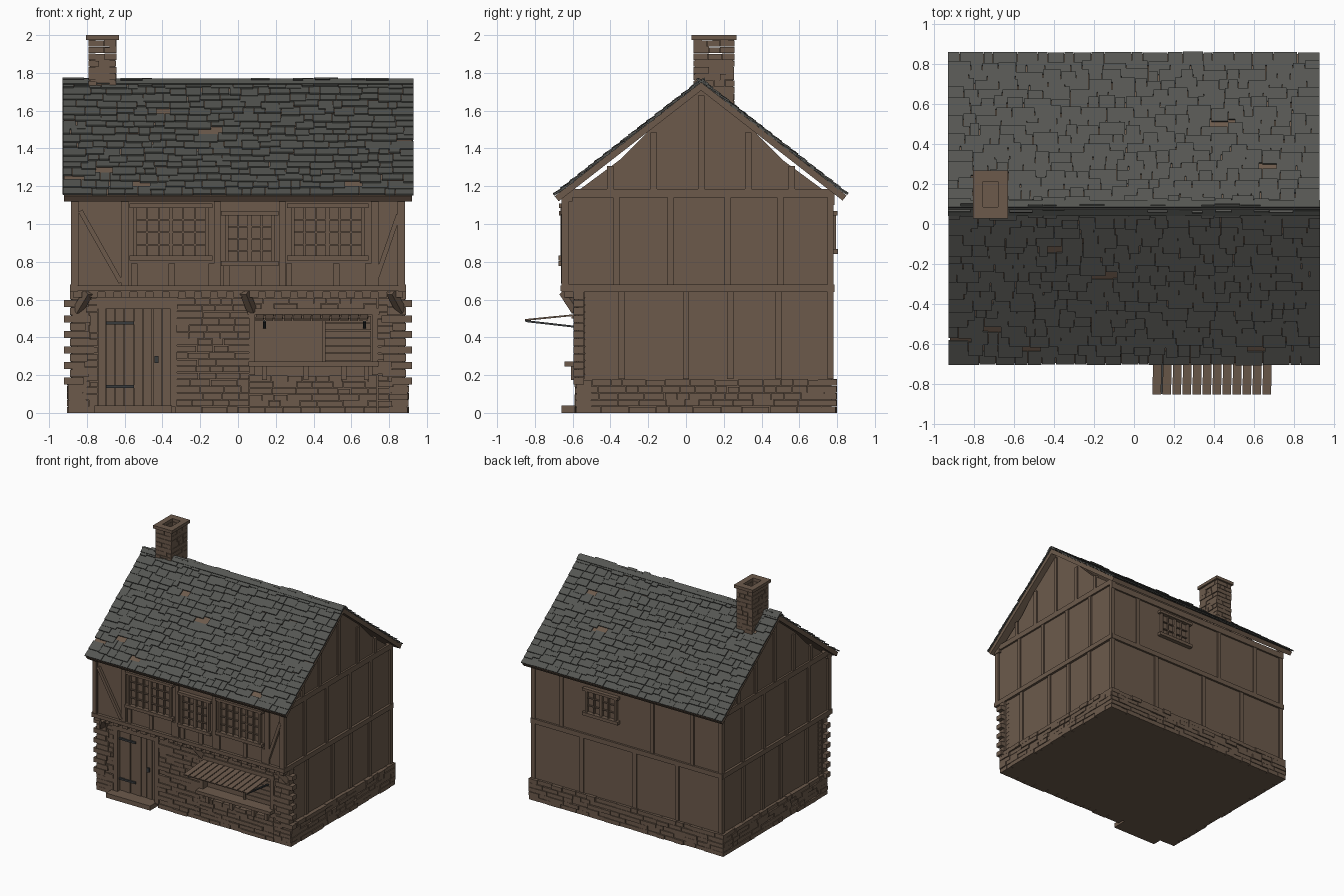
import bpy, bmesh, math, random
from mathutils import Matrix, Vector

random.seed(7)
cube = bpy.data.objects.get("Cube")
if cube:
    bpy.data.objects.remove(cube, do_unlink=True)


def material(name, colour):
    m = bpy.data.materials.new(name)
    m.use_nodes = True
    m.diffuse_color = (*colour, 1)
    m.node_tree.nodes["Principled BSDF"].inputs["Base Color"].default_value = (*colour, 1)
    return m


BROWN = material("weathered brown", (0.15, 0.102, 0.071))
SLATE = material("roof slate", (0.09, 0.092, 0.084))
IRON = material("dark iron", (0.04, 0.044, 0.046))


def finish(bm, name, mat):
    mesh = bpy.data.meshes.new(name)
    bm.to_mesh(mesh)
    bm.free()
    mesh.materials.append(mat)
    bpy.context.collection.objects.link(bpy.data.objects.new(name, mesh))


def box(bm, lo, hi, frame=Matrix()):
    lo, hi = Vector(lo), Vector(hi)
    size = Matrix.Diagonal((*(hi - lo), 1))
    bmesh.ops.create_cube(bm, size=1, matrix=frame @ Matrix.Translation((lo + hi) / 2) @ size)


def slab(bm, side, u0, u1, z0, z1, d0, d1, centre=(0, 0)):
    """Box on one wall: u runs along the wall, d is the distance outward."""
    sign = -1 if side in ("front", "left") else 1
    a, b = sorted((sign * d0, sign * d1))
    cx, cy = centre
    if side in ("front", "back"):
        box(bm, (cx + u0, cy + a, z0), (cx + u1, cy + b, z1))
    else:
        box(bm, (cx + a, cy + u0, z0), (cx + b, cy + u1, z1))


def beam(bm, p, q, w, d):
    p, q = Vector(p), Vector(q)
    rot = (q - p).to_track_quat('Z', 'Y').to_matrix().to_4x4()
    half = (q - p).length / 2
    box(bm, (-w / 2, -d / 2, -half), (w / 2, d / 2, half), Matrix.Translation((p + q) / 2) @ rot)


def courses(bm, side, u0, u1, z0, z1, d0, d1, row=0.036, length=0.1, rough=0.012, centre=(0, 0)):
    """Rows of random stones filling a rectangle of wall."""
    n = max(1, round((z1 - z0) / row))
    h = (z1 - z0) / n
    for i in range(n):
        u = u0
        while u < u1 - 0.001:
            end = u + length * random.uniform(0.55, 1.5)
            if end > u1 - length * 0.4:
                end = u1
            slab(bm, side, u, end - 0.003, z0 + i * h, z0 + (i + 1) * h - random.uniform(0.001, 0.006),
                 d0, d1 - random.uniform(0, rough), centre)
            u = end


# Wall cores
bm = bmesh.new()
box(bm, (-0.87, -0.535, 0), (0.87, 0.77, 0.66))
box(bm, (-0.87, -0.64, 0.64), (0.87, 0.77, 1.14))
finish(bm, "wall_core", BROWN)

# Gable walls
RIDGE_Y, RIDGE_Z, PITCH = 0.08, 1.75, 0.778
profile = [(-0.7, 1.14), (-0.66, 1.17), (-0.43, 1.34), (-0.28, 1.49), (0, 1.71)]
profile += [(-y, z) for y, z in reversed(profile[:-1])]
bm = bmesh.new()
for x in (-0.87, 0.81):
    face = bm.faces.new([bm.verts.new((x, RIDGE_Y + y, z)) for y, z in profile])
    new = bmesh.ops.extrude_face_region(bm, geom=[face])["geom"]
    bmesh.ops.translate(bm, vec=(0.06, 0, 0), verts=[v for v in new if isinstance(v, bmesh.types.BMVert)])
bmesh.ops.recalc_face_normals(bm, faces=bm.faces)
finish(bm, "gable_walls", BROWN)

# Stone plinth and front masonry
bm = bmesh.new()
for side in ("left", "right"):
    courses(bm, side, -0.58, 0.795, 0, 0.18, 0.8, 0.905)
courses(bm, "back", -0.9, 0.9, 0, 0.18, 0.7, 0.8)
for x0, x1, z0, z1 in ((-0.9, -0.74, 0, 0.17), (-0.875, -0.74, 0.17, 0.61), (-0.33, 0.06, 0, 0.61),
                       (0.06, 0.74, 0, 0.2), (0.74, 0.9, 0, 0.17), (0.74, 0.875, 0.17, 0.61),
                       (0.06, 0.74, 0.55, 0.61)):
    courses(bm, "front", x0, x1, z0, z1, 0.5, 0.59)
finish(bm, "stonework", BROWN)

# Corner quoins
bm = bmesh.new()
for s in (-1, 1):
    for i in range(6):
        z = 0.15 + i * 0.082
        for outer, z0, z1 in ((0.92, z, z + 0.037), (0.89, z + 0.04, z + 0.079)):
            x0, x1 = sorted((s * random.uniform(0.76, 0.82), s * outer))
            box(bm, (x0, -0.595, z0), (x1, -0.54, z1))
finish(bm, "corner_quoins", BROWN)

# Timber framing on the side and back walls
bm = bmesh.new()
W = 0.034
for side in ("left", "right"):
    slab(bm, side, -0.66, 0.785, 0.64, 0.68, 0.85, 0.89)
    slab(bm, side, -0.65, 0.785, 1.14, 1.185, 0.85, 0.885)
    for y in (-0.555, -0.34, 0, 0.235, 0.49, 0.765):
        slab(bm, side, y - W / 2, y + W / 2, 0.18, 0.64, 0.85, 0.882)
    for y in (-0.643, -0.37, -0.08, 0.22, 0.5, 0.765):
        slab(bm, side, y - W / 2, y + W / 2, 0.68, 1.14, 0.85, 0.882)
    for y in (-0.4, -0.17, RIDGE_Y, 0.33, 0.56):
        slab(bm, side, y - W / 2, y + W / 2, 1.185, 1.68 - PITCH * abs(y - RIDGE_Y), 0.85, 0.882)
slab(bm, "back", -0.885, 0.885, 0.64, 0.68, 0.75, 0.787)
slab(bm, "back", -0.885, 0.885, 1.1, 1.15, 0.75, 0.785)
for x in (-0.868, -0.46, -0.07, 0.42, 0.868):
    slab(bm, "back", x - W / 2, x + W / 2, 0.18, 0.64, 0.75, 0.78)
for x in (-0.868, -0.6, -0.23, 0.61, 0.868):
    slab(bm, "back", x - W / 2, x + W / 2, 0.68, 1.1, 0.75, 0.78)
finish(bm, "side_and_back_timbers", BROWN)

# Overhanging front storey: rails, posts, studs, braces, joist ends and brackets
bm = bmesh.new()
slab(bm, "front", -0.89, 0.89, 0.645, 0.675, 0.6, 0.665)
slab(bm, "front", -0.89, 0.89, 1.12, 1.15, 0.6, 0.66)
for x in (-0.865, -0.6, 0.725, 0.865):
    slab(bm, "front", x - 0.02, x + 0.02, 0.675, 1.12, 0.62, 0.657)
for x in (-0.55, -0.35, -0.14, -0.06, 0.11, 0.27, 0.52, 0.69):
    slab(bm, "front", x - W / 2, x + W / 2, 0.675, 0.79, 0.62, 0.652)
for x in (-0.11, 0.235):
    slab(bm, "front", x - W / 2, x + W / 2, 0.675, 1.12, 0.62, 0.652)
beam(bm, (-0.835, -0.64, 1.07), (-0.62, -0.64, 0.69), 0.045, 0.025)
beam(bm, (0.735, -0.64, 0.72), (0.85, -0.64, 1.05), 0.045, 0.025)
for i in range(21):
    x = -0.85 + i * 0.085
    slab(bm, "front", x - 0.024, x + 0.024, 0.612, 0.648, 0.5, 0.645)
for top, foot in ((-0.79, -0.85), (0.035, 0.075), (0.81, 0.865)):
    beam(bm, (top, -0.645, 0.64), (foot, -0.58, 0.54), 0.04, 0.04)
finish(bm, "front_timbers", BROWN)


# Windows
def window(name, side, u0, u1, z0, z1, wall, cols, rows):
    bm = bmesh.new()
    inner, t = wall - 0.01, 0.018
    slab(bm, side, u0 - 0.03, u1 + 0.03, z0 - t, z0 + 0.008, inner, wall + 0.035)
    slab(bm, side, u0 - 0.03, u1 + 0.03, z1 - 0.004, z1 + t, inner, wall + 0.032)
    for u in (u0, u1):
        slab(bm, side, u - t / 2, u + t / 2, z0, z1, inner, wall + 0.024)
    for i in range(1, cols):
        u = u0 + (u1 - u0) * i / cols
        wide = 0.011 if i * 2 == cols else 0.005
        slab(bm, side, u - wide, u + wide, z0, z1, inner, wall + 0.018)
    for i in range(1, rows):
        z = z0 + (z1 - z0) * i / rows
        slab(bm, side, u0, u1, z - 0.004, z + 0.004, inner, wall + 0.013)
    finish(bm, name, BROWN)


window("front_window_right", "front", -0.545, -0.165, 0.825, 1.09, 0.64, 6, 4)
window("front_window_middle", "front", -0.06, 0.185, 0.795, 1.05, 0.64, 4, 4)
window("front_window_left", "front", 0.29, 0.66, 0.825, 1.09, 0.64, 6, 4)
window("back_window", "back", 0.1, 0.37, 0.86, 1.05, 0.77, 4, 3)

# Door, frame and step
bm = bmesh.new()
for i in range(7):
    x = -0.7 + i * 0.05
    slab(bm, "front", x, x + 0.046, 0.04, 0.55, 0.52, 0.557 + 0.004 * (i % 2))
for x in (-0.72, -0.34):
    slab(bm, "front", x - 0.018, x + 0.018, 0.03, 0.55, 0.5, 0.588)
slab(bm, "front", -0.75, -0.32, 0.55, 0.61, 0.5, 0.592)
slab(bm, "front", -0.76, -0.35, 0, 0.038, 0.5, 0.66)
finish(bm, "door_and_step", BROWN)
bm = bmesh.new()
for z in (0.14, 0.475):
    slab(bm, "front", -0.7, -0.55, z - 0.008, z + 0.008, 0.55, 0.57)
slab(bm, "front", -0.442, -0.422, 0.265, 0.3, 0.55, 0.575)
finish(bm, "door_ironwork", IRON)

# Shop opening: frame, shutter boards, counter and its brackets
bm = bmesh.new()
for x in (0.075, 0.725):
    slab(bm, "front", x - 0.016, x + 0.016, 0.2, 0.55, 0.5, 0.592)
slab(bm, "front", 0.05, 0.75, 0.52, 0.553, 0.5, 0.594)
for i in range(6):
    z = 0.278 + i * 0.04
    slab(bm, "front", 0.46, 0.705, z, z + 0.036, 0.52, 0.556)
slab(bm, "front", 0.445, 0.462, 0.27, 0.52, 0.52, 0.565)
slab(bm, "front", 0.055, 0.745, 0.245, 0.272, 0.5, 0.642)
for x in (0.14, 0.36, 0.56, 0.68):
    slab(bm, "front", x - 0.014, x + 0.014, 0.175, 0.245, 0.55, 0.61)
finish(bm, "shop_front", BROWN)

# Awning of slats with iron stays
bm = bmesh.new()
for i in range(12):
    x = 0.118 + i * 0.05
    beam(bm, (x, -0.57, 0.52), (x - 0.004, -0.852, 0.492), 0.043, 0.009)
beam(bm, (0.1, -0.6, 0.508), (0.69, -0.6, 0.508), 0.012, 0.016)
finish(bm, "awning_slats", BROWN)
bm = bmesh.new()
for x in (0.14, 0.67):
    beam(bm, (x, -0.85, 0.486), (x, -0.56, 0.453), 0.014, 0.01)
finish(bm, "awning_stays", IRON)

# Roof: wooden deck with overlapping slates on each slope
deck, slates = bmesh.new(), bmesh.new()
for s, run in ((-1, 0.775), (1, 0.77)):
    down = Vector((0, s, -PITCH)).normalized()
    across = Vector((s, 0, 0))
    frame = Matrix((across, down, across.cross(down))).transposed().to_4x4()
    frame.translation = (0, RIDGE_Y, RIDGE_Z)
    slope = run * math.hypot(1, PITCH)
    box(deck, (-0.92, 0, -0.034), (0.92, slope, 0), frame)
    rows = 17
    step = slope / rows
    for i in range(rows):
        x = -0.93
        while x < 0.929:
            end = x + random.uniform(0.045, 0.14)
            if end > 0.89:
                end = 0.93
            foot = step * (i + 1) + (random.uniform(-0.012, 0.014) if i < rows - 1 else 0)
            place = frame @ Matrix.Translation((0, foot, random.uniform(0.009, 0.015))) @ Matrix.Rotation(0.12, 4, 'X')
            if random.random() > 0.012:
                box(slates, (x, -step - 0.02, -0.005), (end - 0.003, 0, 0.004), place)
            x = end
    box(slates, (-0.93, -0.008, 0.012), (0.93, 0.035, 0.02), frame)
finish(deck, "roof_deck", BROWN)
finish(slates, "roof_slates", SLATE)

# Chimney of brick courses with a hollow cap
bm = bmesh.new()
C = (-0.7175, 0.148)
box(bm, (C[0] - 0.065, C[1] - 0.1, 1.55), (C[0] + 0.065, C[1] + 0.1, 1.9))
for sides, u, d, hole, out in ((("front", "back"), 0.074, 0.109, 0.064, 0.12),
                               (("left", "right"), 0.108, 0.075, 0.038, 0.087)):
    for side in sides:
        courses(bm, side, -u, u, 1.55, 1.975, hole, d, 0.035, 0.07, 0.005, C)
        slab(bm, side, -0.087 if u < 0.1 else -0.064, 0.087 if u < 0.1 else 0.064, 1.975, 2, hole, out, C)
finish(bm, "chimney", BROWN)
